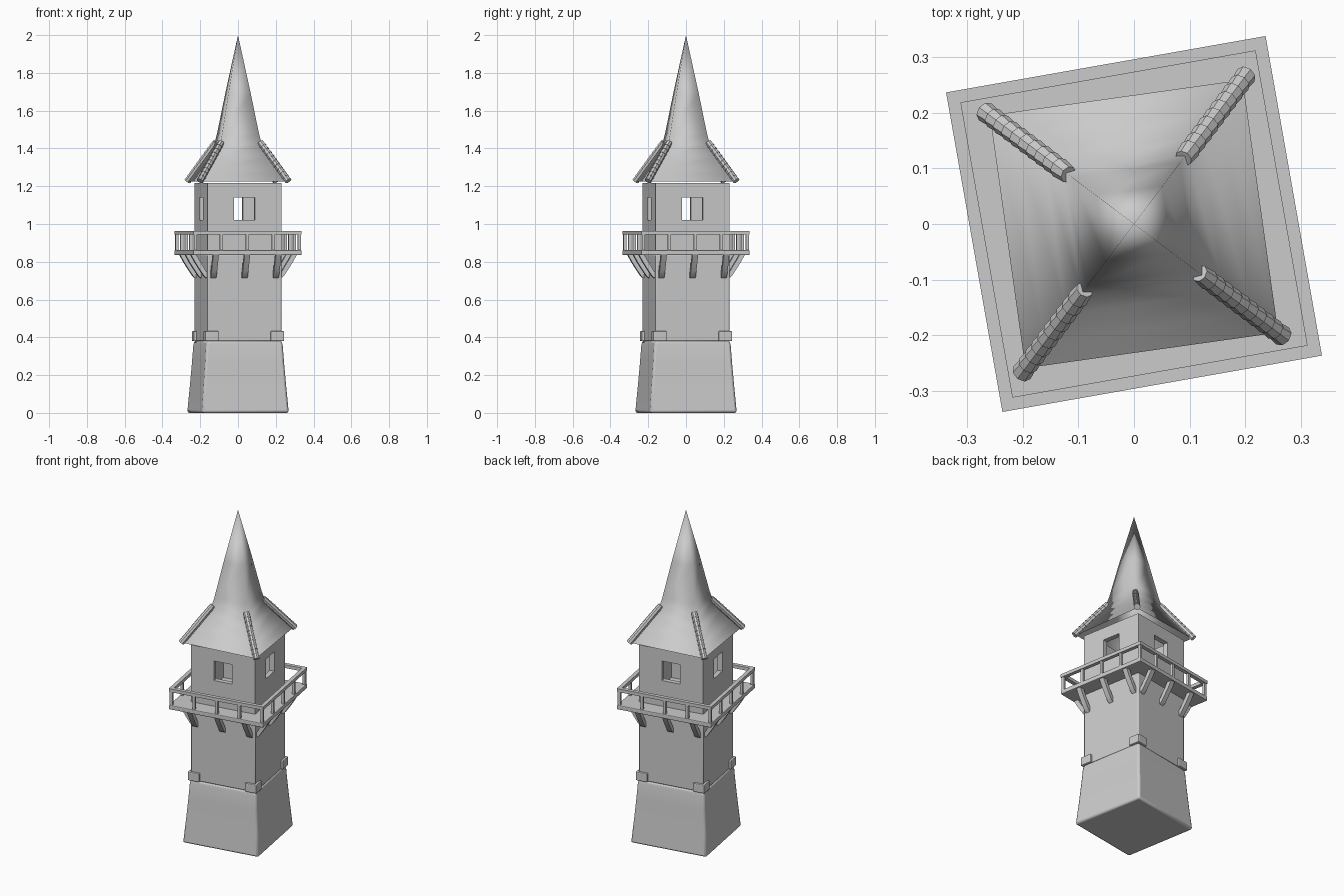
import bpy, bmesh, math
from mathutils import Matrix, Vector

if "Cube" in bpy.data.objects:
    bpy.data.objects.remove(bpy.data.objects["Cube"])

TURN = math.radians(10)       # the tower stands slightly turned
ROOF_TURN = math.radians(8)

stone = bpy.data.materials.new("pale_grey")
stone.diffuse_color = (0.6, 0.6, 0.6, 1)
stone.use_nodes = True
stone.node_tree.nodes["Principled BSDF"].inputs["Base Color"].default_value = stone.diffuse_color


def finish(name, bm, turn=TURN, smooth=None, bevel=0):
    bmesh.ops.recalc_face_normals(bm, faces=bm.faces)
    me = bpy.data.meshes.new(name)
    bm.to_mesh(me)
    bm.free()
    ob = bpy.data.objects.new(name, me)
    bpy.context.collection.objects.link(ob)
    ob.rotation_euler.z = turn
    me.materials.append(stone)
    if bevel:
        m = ob.modifiers.new("bevel", 'BEVEL')
        m.width, m.segments, m.limit_method = bevel, 2, 'ANGLE'
    if smooth:
        bpy.context.view_layer.objects.active = ob
        ob.select_set(True)
        bpy.ops.object.shade_smooth_by_angle(angle=math.radians(smooth))
        ob.select_set(False)
    return ob


def box(bm, lo, hi, rot=Matrix()):
    lo, hi = Vector(lo), Vector(hi)
    mat = rot @ Matrix.Translation((lo + hi) / 2) @ Matrix.Diagonal((*(hi - lo), 1))
    bmesh.ops.create_cube(bm, size=1, matrix=mat)


def square_loft(bm, rings, cap=True):
    """Stack of squares given as (half width, height)."""
    loops = [[bm.verts.new((sx * h, sy * h, z)) for sx, sy in
              ((-1, -1), (1, -1), (1, 1), (-1, 1))] for h, z in rings]
    for a, b in zip(loops, loops[1:]):
        for i in range(4):
            j = (i + 1) % 4
            bm.faces.new((a[i], a[j], b[j], b[i]))
    if cap:
        bm.faces.new(loops[0])
        bm.faces.new(loops[-1])
    return loops


SIDES = [Matrix.Rotation(k * math.pi / 2, 4, 'Z') for k in range(4)]

# flared base
bm = bmesh.new()
square_loft(bm, [(0.234, 0), (0.222, 0.14), (0.212, 0.27), (0.206, 0.36), (0.2, 0.385)])
finish("base", bm, smooth=40, bevel=0.012)

# shaft
bm = bmesh.new()
square_loft(bm, [(0.199, 0.38), (0.199, 0.84)])
finish("shaft", bm, smooth=40, bevel=0.006)

# stones wrapped around the shaft corners
bm = bmesh.new()
for r in SIDES:
    box(bm, (0.14, 0.14, 0.38), (0.212, 0.212, 0.433), r)
finish("corner_stones", bm, bevel=0.005)

# balcony floor
bm = bmesh.new()
box(bm, (-0.291, -0.291, 0.835), (0.291, 0.291, 0.862))
finish("balcony_floor", bm, bevel=0.005)

# railing: handrails and posts
bm = bmesh.new()
for r in SIDES:
    box(bm, (-0.291, -0.291, 0.944), (0.291, -0.268, 0.964), r)
    for k in range(4):
        x = -0.279 + 0.558 * k / 4
        box(bm, (x - 0.008, -0.287, 0.86), (x + 0.008, -0.271, 0.946), r)
finish("railing", bm)

# curved braces under the balcony, three per side
bm = bmesh.new()
outer = [(0.196, 0.712), (0.212, 0.722), (0.235, 0.755), (0.262, 0.797), (0.284, 0.836)]
inner = [(0.196, 0.742), (0.205, 0.752), (0.222, 0.780), (0.242, 0.812), (0.255, 0.836)]
for r in SIDES:
    for x in (-0.168, 0, 0.168):
        rows = [[bm.verts.new(r @ Vector((x + dx, -d, z))) for d, z in pts]
                for pts in (outer, inner) for dx in (-0.015, 0.015)]
        o1, o2, i1, i2 = rows
        for k in range(4):
            for a, b in ((o1, o2), (o2, i2), (i2, i1), (i1, o1)):
                bm.faces.new((a[k], a[k + 1], b[k + 1], b[k]))
        for k in (0, 4):
            bm.faces.new((o1[k], o2[k], i2[k], i1[k]))
finish("balcony_braces", bm, smooth=35)

# lookout room: four walls, each built around an open window
H, T, W = 0.198, 0.03, 0.056
bm = bmesh.new()
for r in SIDES:
    cols, rows = [-H, -W, W, H], [0.85, 1.02, 1.14, 1.218]
    out = [[bm.verts.new(r @ Vector((x, -H, z))) for x in cols] for z in rows]
    ins = [[bm.verts.new(r @ Vector((max(-H + T, min(H - T, x)), -H + T, z)))
            for x in cols] for z in rows]
    for g in (out, ins):
        for j in range(3):
            for i in range(3):
                if (i, j) != (1, 1):
                    bm.faces.new((g[j][i], g[j][i + 1], g[j + 1][i + 1], g[j + 1][i]))
    hole = [(1, 1), (1, 2), (2, 2), (2, 1)]
    for k in range(4):
        (a, b), (c, d) = hole[k], hole[(k + 1) % 4]
        bm.faces.new((out[a][b], out[c][d], ins[c][d], ins[a][b]))
    for i in range(3):
        bm.faces.new((out[3][i], out[3][i + 1], ins[3][i + 1], ins[3][i]))
bmesh.ops.remove_doubles(bm, verts=bm.verts, dist=0.0005)
finish("lookout_room", bm)

# flared spire roof, open underneath
bm = bmesh.new()
rings = square_loft(bm, [(0.229, 1.226), (0.188, 1.285), (0.143, 1.355), (0.112, 1.42),
                         (0.098, 1.48), (0.06, 1.69)], cap=False)
tip = bm.verts.new((0, 0, 2))
for i in range(4):
    bm.faces.new((rings[-1][i], rings[-1][(i + 1) % 4], tip))
finish("spire_roof", bm, ROOF_TURN, smooth=120)

# overlapping ridge tiles on the lower hips
bm = bmesh.new()
N = 10
a, b = Vector((0.235, 0.235, 1.23)), Vector((0.105, 0.105, 1.432))
step = (b - a) / N
aim = step.to_track_quat('Z', 'Y').to_matrix().to_4x4()
for r in SIDES:
    for k in range(N):
        mat = r @ Matrix.Translation(a + step * (k + 0.5)) @ aim
        bmesh.ops.create_cone(bm, cap_ends=True, segments=8, radius1=0.019, radius2=0.016,
                              depth=step.length * 1.15, matrix=mat)
finish("ridge_tiles", bm, ROOF_TURN, smooth=40)
